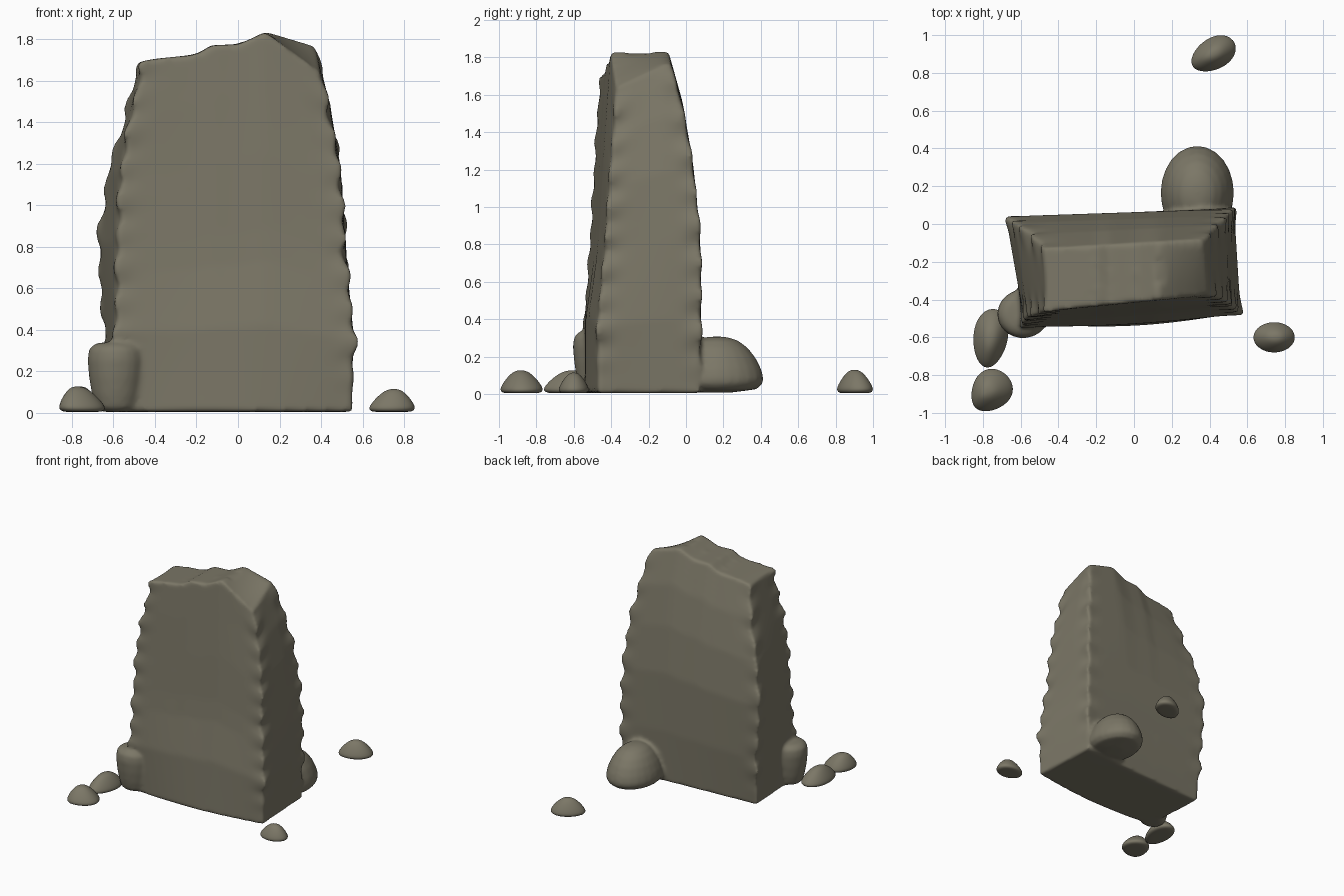
import bpy, bmesh, math
from mathutils import Vector

if "Cube" in bpy.data.objects:
    bpy.data.objects.remove(bpy.data.objects["Cube"])

stone = bpy.data.materials.new("grey_brown_stone")
stone.diffuse_color = (0.20, 0.185, 0.135, 1)
stone.use_nodes = True
stone.node_tree.nodes["Principled BSDF"].inputs["Base Color"].default_value = stone.diffuse_color


def interp(knots, x):
    """Piecewise linear lookup; each knot is (x, value...). Returns a list."""
    if x <= knots[0][0]:
        return list(knots[0][1:])
    for a, b in zip(knots, knots[1:]):
        if x <= b[0]:
            t = (x - a[0]) / (b[0] - a[0])
            return [p + (q - p) * t for p, q in zip(a[1:], b[1:])]
    return list(knots[-1][1:])


def clamp(v):
    return max(0.0, min(1.0, v))


def loft(bm, rings):
    """Skin a stack of equal-length point rings and cap both ends."""
    vs = [[bm.verts.new(p) for p in r] for r in rings]
    n = len(vs[0])
    for a, b in zip(vs, vs[1:]):
        for i in range(n):
            j = (i + 1) % n
            bm.faces.new((a[i], a[j], b[j], b[i]))
    bm.faces.new(vs[0][::-1])
    bm.faces.new(vs[-1])


def rock(bm, centre, radii, height, profile, turn=0, lean=(0, 0), z0=0.005, egg=0, n=24):
    """Lathed lump, stretched to an oval, turned, with its peak leaning."""
    c, s = math.cos(math.radians(turn)), math.sin(math.radians(turn))
    rings = []
    for r, h in profile:
        ring = []
        for i in range(n):
            a = 2 * math.pi * i / n
            x = radii[0] * r * math.cos(a)
            y = radii[1] * r * math.sin(a) * (1 + egg * math.cos(a))
            ring.append((centre[0] + x * c - y * s + lean[0] * h,
                         centre[1] + x * s + y * c + lean[1] * h, z0 + h * height))
        rings.append(ring)
    loft(bm, rings)


def finish(bm, name):
    bmesh.ops.recalc_face_normals(bm, faces=bm.faces)
    me = bpy.data.meshes.new(name)
    for f in bm.faces:
        f.smooth = True
    bm.to_mesh(me)
    bm.free()
    me.materials.append(stone)
    ob = bpy.data.objects.new(name, me)
    bpy.context.collection.objects.link(ob)
    return ob


# slab corners (height, x, y), anticlockwise from front left
CORNERS = [
    [(0, -.60, -.52), (.4, -.59, -.545), (.85, -.58, -.515), (1.2, -.565, -.495), (1.5, -.515, -.48), (1.75, -.46, -.46)],
    [(0, .55, -.47), (.4, .565, -.475), (.85, .515, -.435), (1.2, .50, -.415), (1.5, .455, -.39), (1.75, .40, -.375)],
    [(0, .52, .07), (.4, .53, .085), (.85, .52, .08), (1.2, .49, .045), (1.5, .44, -.005), (1.75, .37, -.08)],
    [(0, -.63, .0), (.4, -.65, .035), (.85, -.68, .04), (1.2, -.63, .005), (1.5, -.54, -.055), (1.75, -.48, -.13)],
]
TOP = [(-.5, 1.68), (-.40, 1.70), (-.2, 1.72), (-.13, 1.765), (0, 1.77), (.05, 1.79), (.13, 1.83), (.2, 1.81), (.35, 1.765), (.45, 1.72)]


def top_height(x, y):
    # broken top edge with a chipped front right corner
    z = interp(TOP, x)[0]
    return z - .11 * clamp((x - .13) / .25) * clamp((-.12 - y) / .25)


def slab_ring(t, per_side=24):
    z = t * 1.75
    cs = [Vector(interp(k, z)) for k in CORNERS]
    mid = sum(cs, Vector((0, 0))) / 4
    pts = []
    for i in range(4):
        a, b = cs[i], cs[(i + 1) % 4]
        for k in range(per_side):
            s = k / per_side
            p = a.lerp(b, s)
            # chipped ripples fade away from each corner
            for q, corner, w in ((a, i, s), (b, (i + 1) % 4, 1 - s)):
                ripple = math.sin(z * 2 * math.pi / (.17 + .012 * corner) + 1.7 * corner) \
                    + .5 * math.sin(z * 19 + corner)
                fade = math.exp(-((w * (b - a).length) / .07) ** 2)
                p = p + (q - mid).normalized() * .013 * ripple * fade * clamp(z / .3)
            if i == 0:  # front belly near the ground
                p.y -= .045 * math.sin(math.pi * s) * clamp(1 - z / .7)
            pts.append((p.x, p.y, .005 + t * top_height(p.x, p.y)))
    return pts, mid


# slab with two boulders fused to its foot
bm = bmesh.new()
rings = [slab_ring(i / 80)[0] for i in range(81)]
mid = slab_ring(1)[1]
for k in (.94, .85, .75, .62, .5, .35, .2, .06):
    ring = []
    for p in rings[80]:
        x, y = mid.x + (p[0] - mid.x) * k, mid.y + (p[1] - mid.y) * k
        ring.append((x, y, .005 + top_height(x, y)))
    rings.append(ring)
loft(bm, rings)
DOME = [(.3, 0), (.85, .06), (.98, .16), (1, .26), (.95, .42), (.83, .62), (.66, .8), (.45, .93), (.22, .99), (.04, 1)]
POST = [(.5, 0), (.72, .06), (.85, .25), (.95, .5), (1, .75), (.95, .9), (.75, .98), (.4, 1), (.05, 1)]
rock(bm, (.335, .165), (.195, .25), .30, DOME, z0=.008)
rock(bm, (-.585, -.475), (.14, .13), .335, POST, turn=8)
slab = finish(bm, "standing_slab")
m = slab.modifiers.new("fuse", 'REMESH')
m.mode = 'VOXEL'
m.voxel_size = .014
m.use_smooth_shade = True
m = slab.modifiers.new("wear", 'SMOOTH')
m.factor = .5
m.iterations = 5

# loose pebbles: centre, radii, height, turn, lean, egg
PEBBLE = [(.5, 0), (.88, .0), (1, .12), (.98, .25), (.82, .5), (.6, .74), (.38, .92), (.18, .99), (.03, 1)]
for i, (c, r, h, turn, lean, egg) in enumerate([
    ((.42, .90), (.13, .085), .125, 30, (0, 0), .1),
    ((.74, -.60), (.112, .082), .11, 0, (.01, 0), 0),
    ((-.76, -.605), (.16, .093), .122, 82, (0, 0), .12),
    ((-.755, -.885), (.122, .105), .122, 50, (-.02, 0), .2),
]):
    bm = bmesh.new()
    rock(bm, c, r, h, PEBBLE, turn, lean, egg=egg)
    ob = finish(bm, f"pebble_{i + 1}")
    ob.modifiers.new("round", 'SUBSURF').levels = 1
